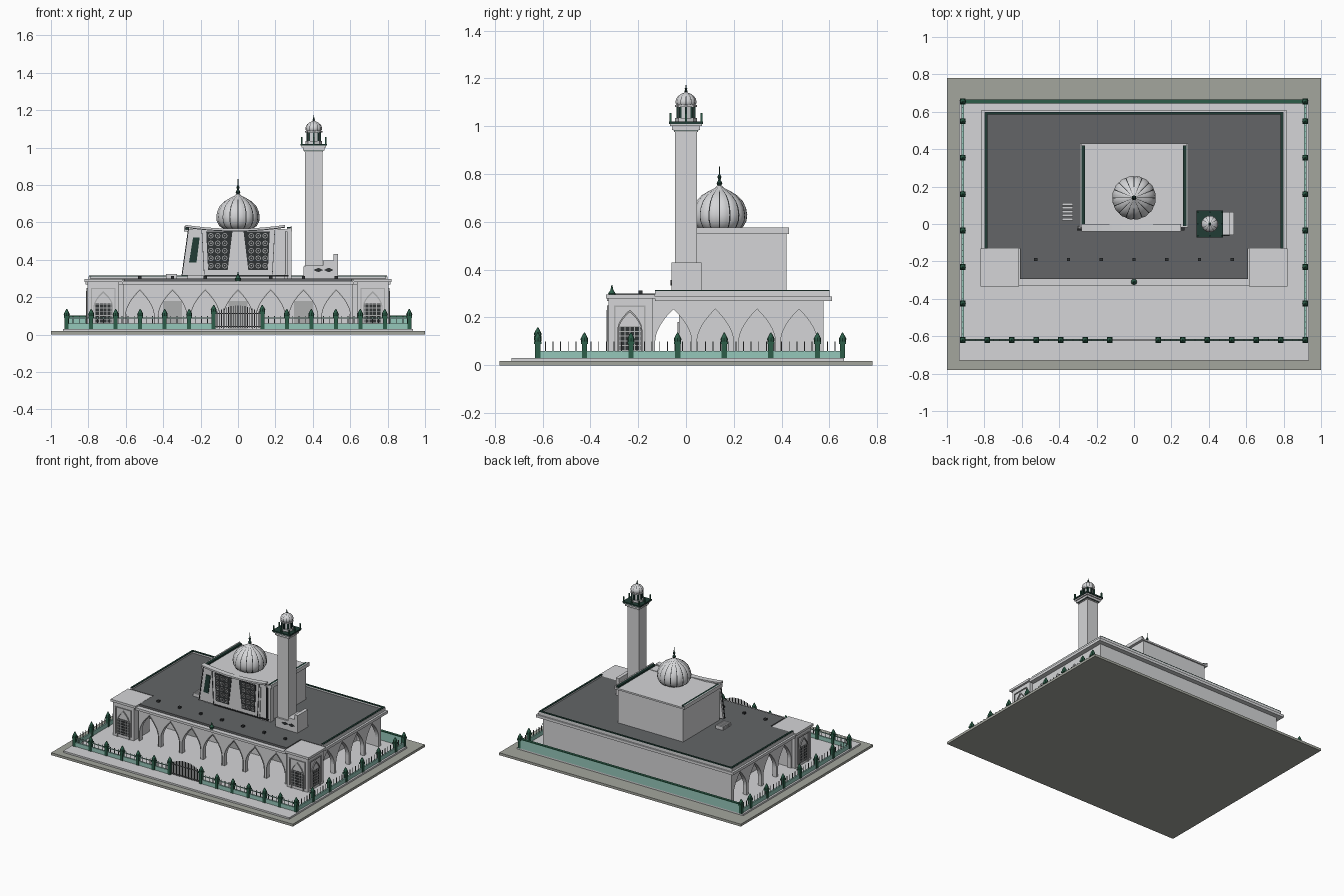
import bpy, bmesh, math
from mathutils import Vector

cube = bpy.data.objects.get("Cube")
if cube:
    bpy.data.objects.remove(cube)


def material(name, r, g, b):
    m = bpy.data.materials.new(name)
    m.use_nodes = True
    m.diffuse_color = (r, g, b, 1)
    m.node_tree.nodes["Principled BSDF"].inputs["Base Color"].default_value = (r, g, b, 1)
    return m


LIGHT = material("light_stone", .66, .665, .68)
GREY = material("mid_grey", .42, .425, .43)
PAVING = material("olive_concrete", .37, .38, .34)
ROOF = material("roof_grey", .125, .13, .135)
DARK = material("charcoal", .03, .033, .035)
GREEN = material("deep_green", .025, .11, .065)
TEAL = material("pale_teal", .3, .57, .49)
BOTTLE = material("bottle_green", .015, .045, .035)
X, Y, Z = Vector((1, 0, 0)), Vector((0, 1, 0)), Vector((0, 0, 1))


def finish(name, bm, mats, smooth=False):
    bmesh.ops.recalc_face_normals(bm, faces=bm.faces)
    me = bpy.data.meshes.new(name)
    bm.to_mesh(me)
    bm.free()
    for m in mats:
        me.materials.append(m)
    ob = bpy.data.objects.new(name, me)
    bpy.context.collection.objects.link(ob)
    if smooth:
        me.polygons.foreach_set("use_smooth", [True] * len(me.polygons))
        me.set_sharp_from_angle(angle=0.7)
    return ob


def boxes(name, mat, specs):
    # each spec: x0, x1, y0, y1, z0, z1
    bm = bmesh.new()
    for x0, x1, y0, y1, z0, z1 in specs:
        vs = bmesh.ops.create_cube(bm, size=1)["verts"]
        for v in vs:
            v.co = ((x0 + x1) / 2 + v.co.x * (x1 - x0), (y0 + y1) / 2 + v.co.y * (y1 - y0),
                    (z0 + z1) / 2 + v.co.z * (z1 - z0))
    return finish(name, bm, [mat])


def both(x0, x1, *rest):
    return [(x0, x1, *rest), (-x1, -x0, *rest)]


def prisms(name, mat, shapes, o, u, n, depth):
    # flat outlines in the plane (u, z), extruded along n
    bm = bmesh.new()
    o = Vector(o)
    for pts in shapes:
        f = bm.faces.new([bm.verts.new(o + u * a + Z * b) for a, b in pts])
        new = bmesh.ops.extrude_face_region(bm, geom=[f])["geom"]
        bmesh.ops.translate(bm, vec=n * depth, verts=[v for v in new if isinstance(v, bmesh.types.BMVert)])
    return finish(name, bm, [mat])


def lathe(name, profile, centre, mats, lobes=0, sides=12):
    # lobed domes get one narrow dark rib per lobe
    if lobes:
        steps = [(k + t, 1 + .03 * math.sin(math.pi * t)) for k in range(lobes) for t in (0, .12, .34, .56, .78)]
        angles = [(math.tau * (a - .06) / lobes, s) for a, s in steps]
    else:
        angles = [(math.tau * k / sides, 1) for k in range(sides)]
    bm = bmesh.new()
    rings = [[bm.verts.new((centre[0] + r * s * math.cos(a), centre[1] + r * s * math.sin(a), z))
              for a, s in angles] for r, z in profile]
    for lo, hi in zip(rings, rings[1:]):
        for i in range(len(angles)):
            j = (i + 1) % len(angles)
            f = bm.faces.new((lo[i], lo[j], hi[j], hi[i]))
            f.material_index = 1 if lobes and i % 5 == 0 else 0
    bm.faces.new(rings[0])
    bm.faces.new(rings[-1])
    return finish(name, bm, mats, True)


def arch(h, z0, spring, apex, c=0, n=10):
    right = [(h * (1 - (i / n) ** 1.8), spring + (apex - spring) * i / n) for i in range(n + 1)]
    pts = [(h, z0)] + right
    return [(c - a, b) for a, b in pts] + [(c + a, b) for a, b in reversed(pts[:-1])]


def bay(c, w, top):
    return [(c - w, .03)] + arch(w - .011, .03, .1, .235, c) + [(c + w, .03), (c + w, top), (c - w, top)]


# ground
boxes("ground_slab", PAVING, [(-1, 1, -.78, .78, 0, .018)])
boxes("courtyard_paving", LIGHT, [(-.935, .935, -.73, .66, .018, .03)])

# prayer hall, arcades and roof
BAY = .175
boxes("hall_walls", LIGHT, [(-.6, .6, -.03, .56, .03, .28)])
boxes("back_wall", LIGHT, [(-.78, .78, .55, .575, .03, .28)])
prisms("front_arcade", LIGHT, [bay(k * BAY, BAY / 2, .28) for k in range(-3, 4)], (0, -.3, 0), X, Y, .03)
for side, s in (("left", 1), ("right", -1)):
    prisms(side + "_arcade", LIGHT, [bay(-.0525 + k * BAY, BAY / 2, .28) for k in range(4)],
           (s * .78, 0, 0), Y, X * -s, .03)
rings = []
for k in range(-3, 4):
    outer, inner = arch(.08, .03, .1, .245, k * BAY), arch(.076, .03, .1, .237, k * BAY)
    rings.append(outer + inner[::-1])
prisms("arch_trim", GREY, rings, (0, -.3, 0), X, -Y, .004)
boxes("eaves", LIGHT, [(-.815, .815, -.13, .61, .268, .288), (-.62, .62, -.33, -.13, .268, .285)])
boxes("roof_deck", ROOF, [(-.79, .79, -.13, .59, .288, .3), (-.61, .61, -.295, -.13, .285, .3)])
boxes("parapet", LIGHT, both(.785, .8, -.13, .6, .288, .31) + [(-.8, .8, .585, .6, .288, .31)])
boxes("parapet_coping", BOTTLE, both(.783, .797, -.13, .6, .31, .315) + [(-.797, .797, .585, .6, .31, .315)])
boxes("roof_vents", DARK, [(k * BAY - .009, k * BAY + .009, -.199, -.181, .3, .313) for k in range(-3, 4)])
boxes("roof_louvres", LIGHT, [(-.385, -.325, y / 100, y / 100 + .013, .3, .325) for y in range(2, 12, 2)])
boxes("hall_doors", GREY, [(x - .05, x + .05, -.035, -.03, .03, .18) for x in (-.35, 0, .35)])

# corner towers with arched lattice windows
boxes("corner_towers", LIGHT, both(.635, .805, -.325, -.14, .03, .28))
boxes("tower_caps", LIGHT, both(.615, .82, -.335, -.13, .28, .297))


def portal(name, o, u, n):
    def rect(a, b, c, d):
        return [(a, c), (b, c), (b, d), (a, d)]
    prisms(name + "_frame", GREY, [rect(-.066, -.06, .05, .25), rect(.06, .066, .05, .25),
                                  rect(-.06, .06, .244, .25)], o, u, n, .006)
    prisms(name + "_arch", GREY, [arch(.052, .03, .15, .232) + arch(.046, .03, .15, .222)[::-1]], o, u, n, .007)
    prisms(name + "_window", DARK, [rect(-.044, .044, .05, .165)], o, u, n, .004)
    bars = [rect(a / 100 - .002, a / 100 + .002, .05, .165) for a in range(-4, 5, 2)]
    bars += [rect(-.044, .044, b / 100, b / 100 + .004) for b in range(6, 17, 2)]
    prisms(name + "_lattice", GREY, bars, o, u, n, .006)


for side, s in (("left", 1), ("right", -1)):
    portal(side + "_front_portal", (s * .72, -.325, 0), X, -Y)
    portal(side + "_side_portal", (s * .805, -.235, 0), Y, X * s)

# rooftop room with decorated facade
boxes("dome_room", LIGHT, [(-.27, .27, -.01, .42, .3, .55)])
boxes("dome_room_roof", LIGHT, [(-.29, .29, -.02, .43, .55, .562)])
boxes("dome_room_coping", BOTTLE, both(.262, .28, -.01, .42, .562, .575))
boxes("dome_room_rims", LIGHT, both(.28, .29, -.02, .43, .562, .577))
prisms("facade", LIGHT, [[(-.3, .315), (.2, .315), (.21, .565), (-.265, .565)]], (0, -.03, 0), X, Y, .02)
boxes("facade_pier", LIGHT, [(.2, .25, -.025, .06, .3, .565), (.262, .285, -.02, .02, .3, .57)])
boxes("facade_shadow_gap", DARK, [(.25, .254, -.024, 0, .32, .55), (-.18, .27, -.034, -.01, .31, .318)])
curve = [(-.28 + .53 * i / 10, .566 + .02 * (i / 5 - 1) ** 2) for i in range(11)]
prisms("facade_cornice", LIGHT, [curve + [(a, b - .01) for a, b in reversed(curve)]], (0, -.04, 0), X, Y, .04)
prisms("facade_cornice_shadow", DARK, [[(a, b - .01) for a, b in curve] + [(a, b - .015) for a, b in reversed(curve)]],
       (0, -.036, 0), X, Y, .02)
prisms("facade_edges", DARK, [[(-.302, .315), (-.297, .315), (-.262, .565), (-.267, .565)],
                              [(-.182, .32), (-.179, .32), (-.192, .56), (-.195, .56)],
                              [(.182, .32), (.185, .32), (.198, .56), (.195, .56)]], (0, -.034, 0), X, Y, .01)
prisms("facade_emblem", BOTTLE, [[(-.262, .385), (-.222, .385), (-.205, .52), (-.24, .52)]],
       (0, -.03, 0), X, -Y, .005)
for side, s in (("left", 1), ("right", -1)):
    prisms(side + "_screen", DARK, [[(s * .055, .345), (s * .16, .345), (s * .17, .55), (s * .03, .55)]],
           (0, -.03, 0), X, -Y, .004)
    stars = []
    for col in range(3):
        for row in range(5):
            cx, cz = s * (.071 + .037 * col), .368 + .04 * row
            ring = [(math.cos(i * math.pi / 4), math.sin(i * math.pi / 4)) for i in range(9)]
            stars.append([(cx + .015 * a, cz + .015 * b) for a, b in ring] +
                         [(cx + .011 * a, cz + .011 * b) for a, b in reversed(ring)])
            stars.append([(cx + .005 * a, cz + .005 * b) for a, b in ring[:8:2]])
    prisms(side + "_screen_tracery", GREY, stars, (0, -.034, 0), X, -Y, .003)
lathe("facade_finial", [(.012, .285), (.016, .3), (.006, .315), (.002, .335)], (0, -.31), [GREEN], sides=8)

# main dome
DOME = [(.07, 0), (.098, .018), (.111, .042), (.114, .068), (.109, .096), (.096, .124),
        (.074, .148), (.045, .166), (.022, .178), (.008, .19)]
FINIAL = [(.006, 0), (.013, .01), (.005, .02), (.009, .03), (.003, .038), (.002, .062)]
lathe("main_dome", [(r, .562 + z) for r, z in DOME], (0, .14), [LIGHT, DARK], lobes=16)
lathe("main_finial", [(r, .748 + z * 1.35) for r, z in FINIAL], (0, .14), [BOTTLE], sides=10)

# minaret
MX, MY = .405, 0


def square(h, z0, z1):
    return (MX - h, MX + h, MY - h, MY + h, z0, z1)


boxes("minaret_shaft", LIGHT, [square(.047, .3, .985), square(.055, .3, .365)])
boxes("minaret_bands", GREY, [square(.049, .365, .37), square(.05, .975, .985)])
boxes("minaret_balcony", LIGHT, [square(.058, .985, 1), square(.066, 1, 1.01)])
boxes("balcony_floor", BOTTLE, [square(.072, 1.01, 1.02), square(.053, .982, .987)])
corners = [(a * .064, b * .064) for a in (-1, 0, 1) for b in (-1, 0, 1) if a or b]
boxes("balcony_posts", GREEN, [(MX + a - .004, MX + a + .004, b - .004, b + .004, 1.02, 1.055) for a, b in corners])
lathe("lantern_base", [(.045, 1.02), (.045, 1.035), (.034, 1.035), (.034, 1.08), (.046, 1.08), (.046, 1.088)],
      (MX, MY), [LIGHT], sides=8)
lantern = [(MX + .034 * math.cos(i * math.pi / 4), .034 * math.sin(i * math.pi / 4)) for i in range(8)]
boxes("lantern_columns", BOTTLE, [(a - .005, a + .005, b - .005, b + .005, 1.035, 1.08) for a, b in lantern])
lathe("minaret_dome", [(r * .38, 1.08 + z * .34) for r, z in DOME], (MX, MY), [LIGHT, DARK], lobes=12)
lathe("minaret_finial", [(r * .6, 1.142 + z * .5) for r, z in FINIAL], (MX, MY), [BOTTLE], sides=8)
boxes("minaret_annex", LIGHT, [(.455, .535, -.06, .065, .3, .395), (.51, .535, -.06, .065, .395, .43),
                               (.36, .46, -.06, -.04, .3, .37)])
prisms("annex_diamonds", DARK, [[(c - .026, .345), (c, .333), (c + .026, .345), (c, .357)] for c in (.43, .485)],
       (0, -.06, 0), X, -Y, .004)

# boundary fence
FX, FY, BY = .915, -.62, .655
front_x = [.13 + .131 * k for k in range(7)]
side_y = [FY + .195 * k for k in range(7)] + [BY]
boxes("fence_walls", TEAL, both(.13, FX, FY - .006, FY + .006, .03, .06) +
      both(FX - .006, FX + .006, FY, BY, .03, .06) + [(-FX, FX, BY - .008, BY + .008, .03, .095)])
boxes("back_fence_coping", GREEN, [(-FX, FX, BY - .01, BY + .01, .095, .101)])
boxes("fence_rails", TEAL, both(.13, FX, FY - .003, FY + .003, .086, .091))
T = .0018
bars = []
for k in range(1, 24):
    x = .13 + k * (FX - .13) / 24
    bars += both(x - T, x + T, FY - T, FY + T, .06, .1)
for k in range(1, 40):
    y = FY + k * (BY - FY) / 40
    bars += both(FX - T, FX + T, y - T, y + T, .06, .1)
boxes("fence_bars", ROOF, bars)
spots = [(s * x, FY) for x in front_x for s in (1, -1)] + [(s * FX, y) for y in side_y[1:] for s in (1, -1)]
posts, caps = [], []
for x, y in spots:
    top = .122 if abs(x) < .2 else .1
    posts.append((x - .011, x + .011, y - .011, y + .011, .03, top))
    caps.append((x - .015, x + .015, y - .015, y + .015, top - .012, top))
    lathe("post_cap", [(.014, top), (.016, top + .01), (.009, top + .024), (.002, top + .037)], (x, y), [GREEN], sides=8)
boxes("fence_posts", GREEN, posts + caps)

# entrance gate
gate = []
for k in range(-9, 10):
    x = k * .0125
    gate.append((x - .0022, x + .0022, FY - T, FY + T, .035, .155 - 2.6 * x * x))
gate += [(-.12, .12, FY - .003, FY + .003, z, z + .005) for z in (.04, .11)]
boxes("entrance_gate", ROOF, gate)
